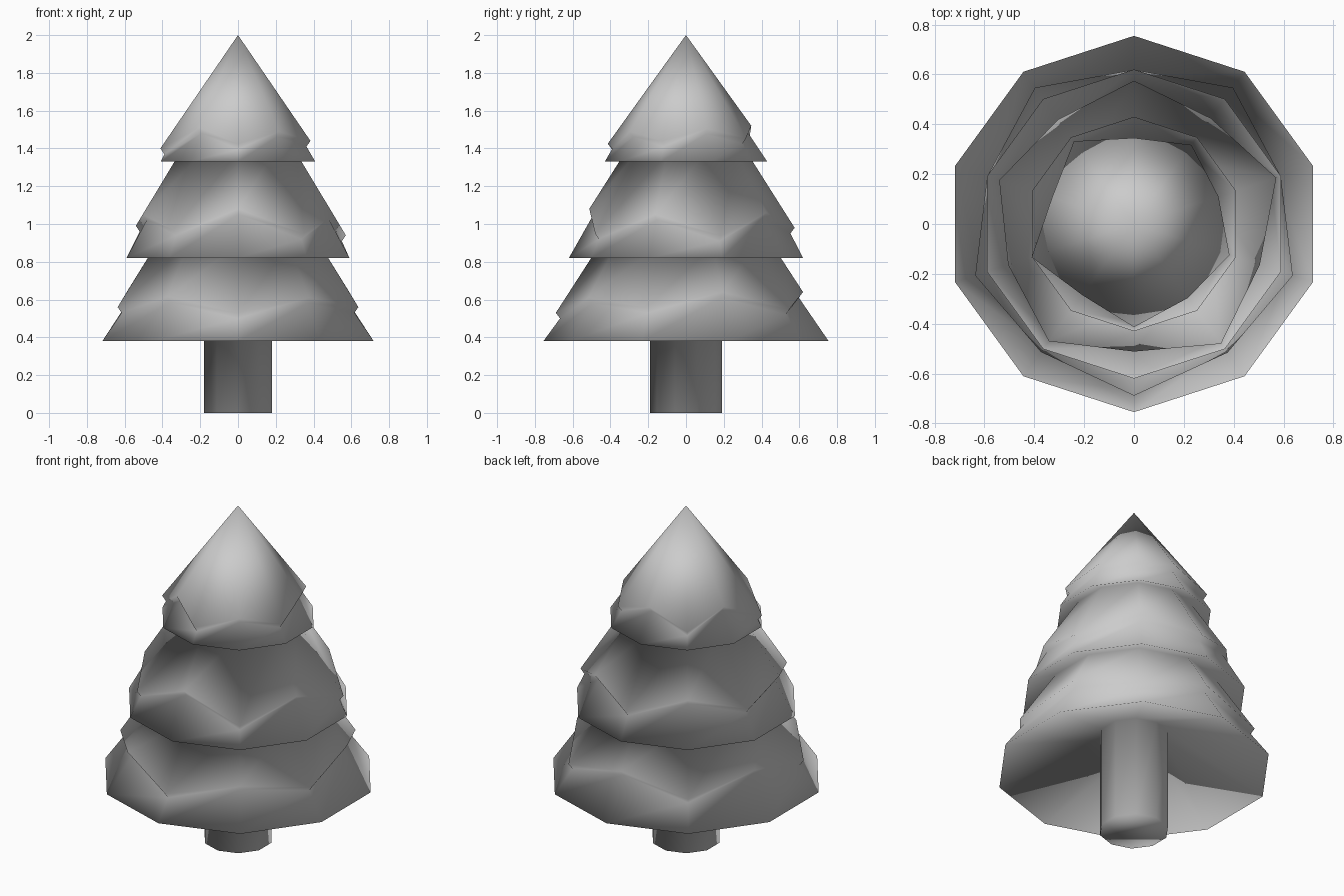
import bpy, bmesh
from math import sin, cos, radians

if "Cube" in bpy.data.objects:
    bpy.data.objects.remove(bpy.data.objects["Cube"], do_unlink=True)

SIDES = 10

# Single plain material
grey = bpy.data.materials.new("light_grey")
grey.use_nodes = True
grey.diffuse_color = (0.6, 0.6, 0.6, 1)
grey.node_tree.nodes["Principled BSDF"].inputs["Base Color"].default_value = (0.6, 0.6, 0.6, 1)

bm = bmesh.new()


def ring(points):
    """Ring of (radius, height) points, starting at the front and going round by the left."""
    step = radians(360 / SIDES)
    start = radians(-90)
    return [bm.verts.new((r * cos(start + i * step), r * sin(start + i * step), z))
            for i, (r, z) in enumerate(points)]


def level(radius, z):
    return ring([(radius, z)] * SIDES)


def bridge(low, high):
    """Join two rings with quads and return the upper one."""
    for i in range(SIDES):
        j = (i + 1) % SIDES
        bm.faces.new((low[i], low[j], high[j], high[i]))
    return high


def tier(below, radius, base, apex, slope, heights):
    """Flared skirt whose snow layer ends in a zigzag hem; returns the hem ring."""
    hem = [(slope * (apex - z), z) for z in heights]
    rim = bridge(below, level(radius, base))
    groove = bridge(rim, ring([(r - 0.022, z - 0.03) for r, z in hem]))
    return bridge(groove, ring(hem))


# Trunk, running up into the hollow underside of the lowest tier
foot = level(0.19, 0)
bm.faces.new(foot)
top = bridge(foot, level(0.19, 0.60))

# Lower tier and its neck
top = tier(top, 0.755, 0.38, 1.62, 0.632,
           (0.53, 0.61, 0.56, 0.64, 0.55, 0.64, 0.55, 0.64, 0.56, 0.615))
top = bridge(top, level(0.46, 0.885))

# Middle tier and its neck
top = tier(top, 0.62, 0.82, 1.89, 0.632,
           (1.08, 0.95, 1.05, 0.94, 1.06, 0.98, 1.07, 0.99, 1.05, 0.97))
top = bridge(top, level(0.325, 1.375))

# Upper tier, closed to a point
top = tier(top, 0.43, 1.33, 2.0, 0.72,
           (1.425, 1.49, 1.44, 1.505, 1.455, 1.52, 1.43, 1.52, 1.40, 1.51))
tip = bm.verts.new((0, 0, 2))
for i in range(SIDES):
    bm.faces.new((top[i], top[(i + 1) % SIDES], tip))

# One smooth shaded object
bmesh.ops.recalc_face_normals(bm, faces=bm.faces)
for face in bm.faces:
    face.smooth = True
mesh = bpy.data.meshes.new("fir_tree")
bm.to_mesh(mesh)
bm.free()
mesh.materials.append(grey)
bpy.context.collection.objects.link(bpy.data.objects.new("fir_tree", mesh))
